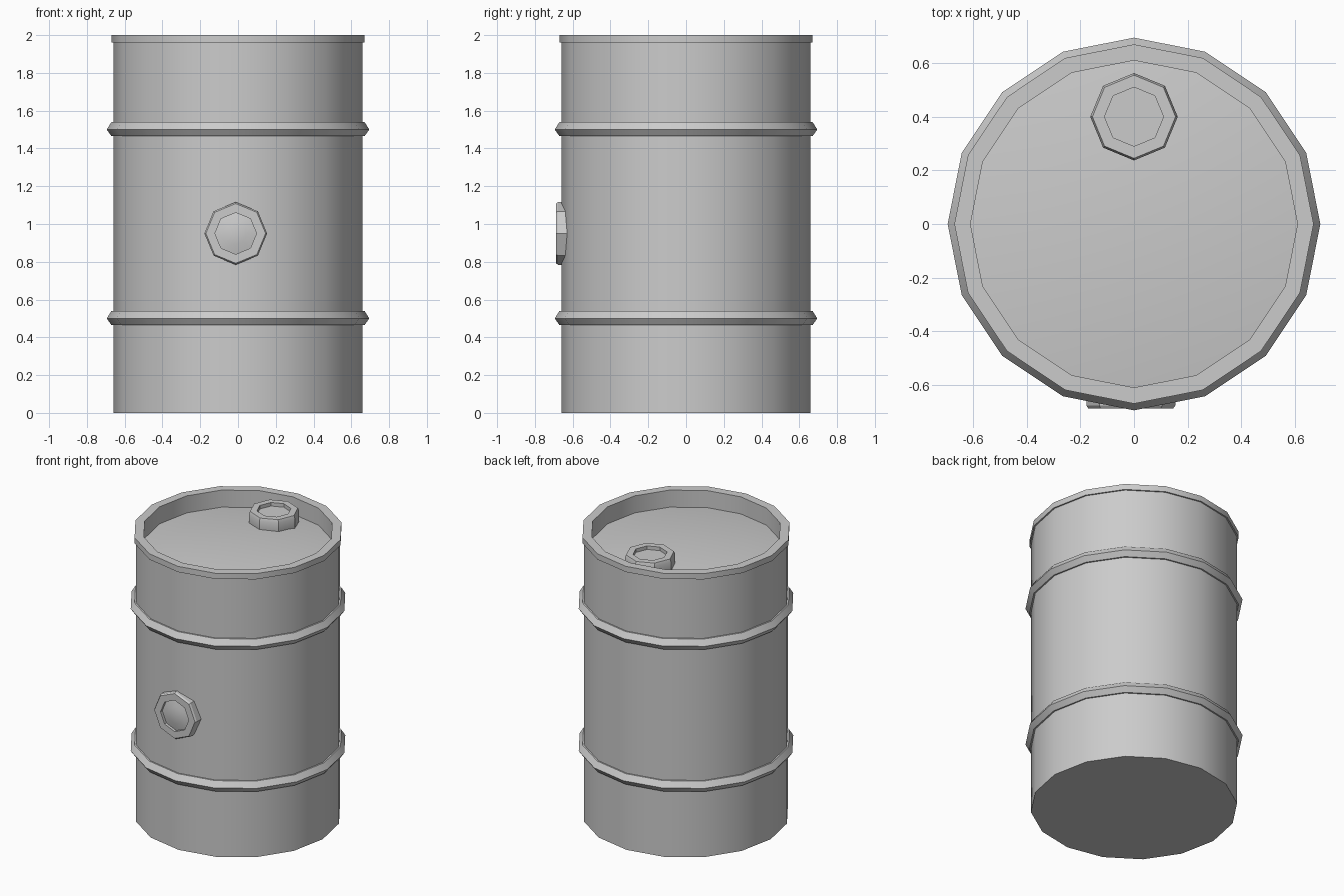
import bpy, bmesh, math
from mathutils import Matrix

if "Cube" in bpy.data.objects:
    bpy.data.objects.remove(bpy.data.objects["Cube"])


def lathe(name, profile, sides, matrix=None, angle=30):
    """Spin (radius, height) points round z; radius 0 makes a pole."""
    bm = bmesh.new()
    rings = []
    for r, z in profile:
        if r == 0:
            rings.append([bm.verts.new((0, 0, z))])
        else:
            rings.append([bm.verts.new((r * math.cos(2 * math.pi * i / sides),
                                        r * math.sin(2 * math.pi * i / sides), z))
                          for i in range(sides)])
    for a, b in zip(rings, rings[1:]):
        for i in range(sides):
            j = (i + 1) % sides
            if len(a) == 1:
                bm.faces.new((a[0], b[j], b[i]))
            elif len(b) == 1:
                bm.faces.new((a[i], a[j], b[0]))
            else:
                bm.faces.new((a[i], a[j], b[j], b[i]))
    bmesh.ops.recalc_face_normals(bm, faces=bm.faces)
    if matrix:
        bm.transform(matrix)
    mesh = bpy.data.meshes.new(name)
    bm.to_mesh(mesh)
    bm.free()
    ob = bpy.data.objects.new(name, mesh)
    bpy.context.collection.objects.link(ob)
    bpy.ops.object.select_all(action='DESELECT')
    ob.select_set(True)
    bpy.context.view_layer.objects.active = ob
    bpy.ops.object.shade_smooth_by_angle(angle=math.radians(angle))
    return ob


def rib(z):
    """Raised hoop around the drum wall."""
    return [(0.66, z - 0.035), (0.67, z - 0.035), (0.695, z), (0.67, z + 0.04), (0.66, z + 0.04)]


# Drum: base, wall with two hoops, top rim and sunken domed lid
drum = [(0, 0), (0.66, 0)] + rib(0.5) + rib(1.5) + [
    (0.66, 1.96), (0.67, 1.96), (0.67, 2.0), (0.61, 2.0),
    (0.61, 1.88), (0.39, 1.908), (0, 1.92)]
lathe("drum", drum, 16)

# Lid bung: octagonal collar with a shallow recess
lathe("lid_bung", [(0, 1.87), (0.155, 1.87), (0.163, 1.90), (0.163, 1.97), (0.155, 1.99),
                   (0.11, 1.99), (0.11, 1.965), (0, 1.965)], 8,
      Matrix.Translation((0, 0.40, 0)))

# Side bung: octagonal collar on the front with a domed plug inside
lathe("side_bung", [(0, 0.60), (0.166, 0.60), (0.166, 0.677), (0.158, 0.688),
                    (0.11, 0.688), (0.11, 0.668), (0.06, 0.680), (0, 0.685)], 8,
      Matrix.Translation((-0.012, 0, 0.95)) @ Matrix.Rotation(math.radians(90), 4, 'X'))
